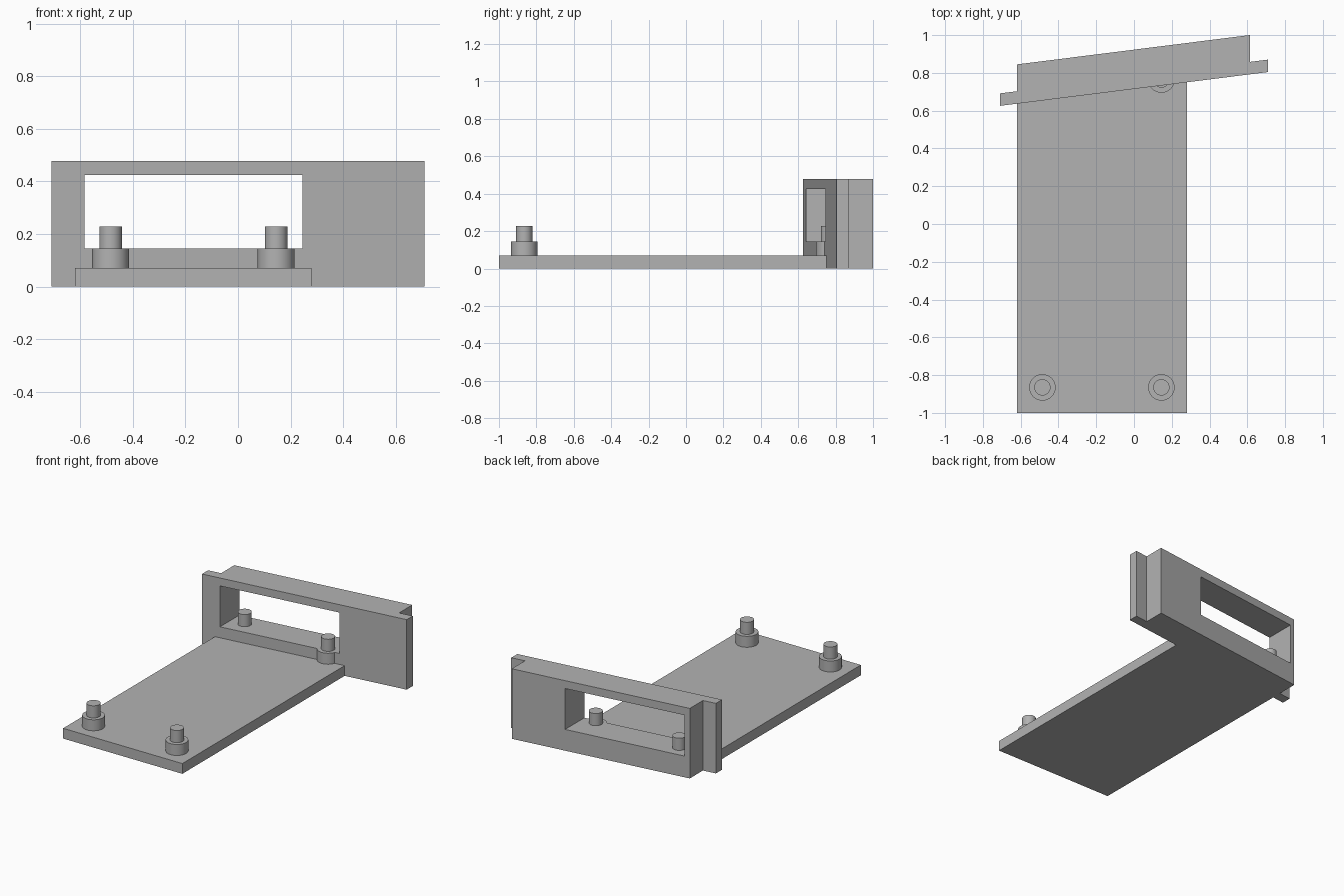
import bpy, bmesh
from math import radians

if "Cube" in bpy.data.objects:
    bpy.data.objects.remove(bpy.data.objects["Cube"])

grey = bpy.data.materials.new("plain grey")
grey.use_nodes = True
colour = (0.45, 0.45, 0.45, 1)
grey.diffuse_color = colour
grey.node_tree.nodes["Principled BSDF"].inputs["Base Color"].default_value = colour


def prism(name, outline, z0, z1):
    """Extrude a counter-clockwise plan outline from z0 to z1."""
    bm = bmesh.new()
    base = bm.faces.new([bm.verts.new((x, y, z0)) for x, y in outline])
    top = bmesh.ops.extrude_face_region(bm, geom=[base])["geom"]
    bmesh.ops.translate(bm, vec=(0, 0, z1 - z0),
                        verts=[v for v in top if isinstance(v, bmesh.types.BMVert)])
    bmesh.ops.recalc_face_normals(bm, faces=bm.faces)
    mesh = bpy.data.meshes.new(name)
    bm.to_mesh(mesh)
    bm.free()
    mesh.materials.append(grey)
    ob = bpy.data.objects.new(name, mesh)
    bpy.context.collection.objects.link(ob)
    return ob


def post(name, x, y, radius, z0, z1):
    """Upright round post with a smooth side."""
    bpy.ops.mesh.primitive_cylinder_add(vertices=48, radius=radius, depth=z1 - z0,
                                        location=(x, y, (z0 + z1) / 2))
    ob = bpy.context.object
    ob.name = name
    ob.data.materials.append(grey)
    bpy.ops.object.shade_smooth_by_angle(angle=radians(30))


def slant(x, offset):
    """Point on a line parallel to the angled panel."""
    return (x, 0.715 + 0.126 * x + offset)


BOARD, SILL = 0.07, 0.145
L, R = -0.62, 0.28

# Base plate, ending against the angled panel
prism("base_plate", [(L, -1), (R, -1), slant(R, 0), slant(L, 0)], 0, BOARD)

# Angled panel with a thin flange at each end
panel = prism("end_panel", [
    slant(-0.71, 0), slant(0.71, 0), slant(0.71, 0.066), slant(0.615, 0.066),
    slant(0.615, 0.208), slant(L, 0.208), slant(L, 0.066), slant(-0.71, 0.066)], 0, 0.478)

# Window through the panel
cutter = prism("window_cutter", [(-0.585, 0.4), (0.245, 0.4), (0.245, 1.2), (-0.585, 1.2)],
               SILL, 0.424)
cutter.hide_render = True
cutter.hide_viewport = True
cut = panel.modifiers.new("window", "BOOLEAN")
cut.operation = "DIFFERENCE"
cut.solver = "EXACT"
cut.object = cutter

# Stepped mounting posts; the rear pair merges into the panel sill
for side, x in (("right", -0.485), ("left", 0.145)):
    for end, y in (("front", -0.865), ("rear", 0.765)):
        post(f"{end}_{side}_standoff", x, y, 0.07, BOARD, SILL)
        post(f"{end}_{side}_pin", x, y, 0.043, SILL, 0.228)
